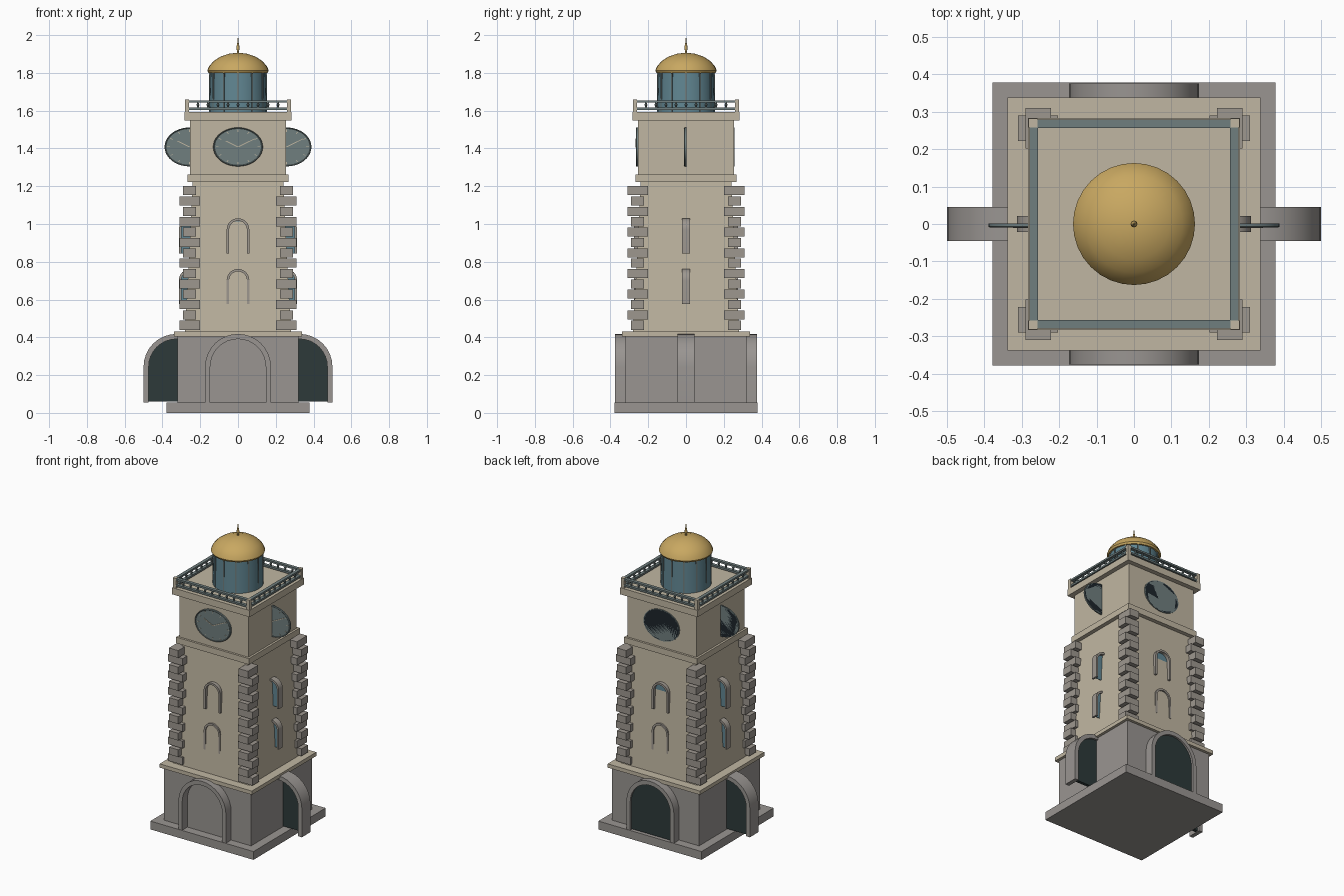
import bpy, bmesh
from math import sin, cos, pi, radians
from mathutils import Matrix, Vector

if "Cube" in bpy.data.objects:
    bpy.data.objects.remove(bpy.data.objects["Cube"])


def mat(name, r, g, b):
    m = bpy.data.materials.new(name)
    m.diffuse_color = (r, g, b, 1)
    m.use_nodes = True
    m.node_tree.nodes["Principled BSDF"].inputs["Base Color"].default_value = m.diffuse_color
    return m


CREAM = mat("limestone", .53, .47, .36)
GREY = mat("granite", .32, .30, .285)
QUOIN = mat("quoin_stone", .34, .31, .275)
DARK = mat("dark_door", .026, .042, .042)
BLACK = mat("dial_black", .012, .018, .024)
METAL = mat("painted_iron", .16, .21, .21)
GLASS = mat("blue_glass", .12, .24, .29)
GOLD = mat("gold", .58, .39, .12)


def finish(name, bm, m, smooth=False):
    bmesh.ops.recalc_face_normals(bm, faces=bm.faces)
    me = bpy.data.meshes.new(name)
    bm.to_mesh(me)
    bm.free()
    me.materials.append(m)
    ob = bpy.data.objects.new(name, me)
    bpy.context.collection.objects.link(ob)
    if smooth:
        bpy.context.view_layer.objects.active = ob
        ob.select_set(True)
        bpy.ops.object.shade_smooth_by_angle(angle=radians(35))
        ob.select_set(False)
    return ob


def add_box(bm, c, s, rot=Matrix()):
    bmesh.ops.create_cube(bm, size=1, matrix=Matrix.Translation(c) @ rot @ Matrix.Diagonal((*s, 1)))


def slab(name, half, z0, z1, m, top=None):
    bm = bmesh.new()
    add_box(bm, (0, 0, (z0 + z1) / 2), (2 * half, 2 * half, z1 - z0))
    if top:
        for v in bm.verts:
            if v.co.z > (z0 + z1) / 2:
                v.co.x *= top / half
                v.co.y *= top / half
    return finish(name, bm, m)


def add_lathe(bm, prof, n, c=(0, 0, 0)):
    rings = []
    for r, z in prof:
        if r == 0:
            rings.append([bm.verts.new((c[0], c[1], c[2] + z))] * n)
        else:
            rings.append([bm.verts.new((c[0] + r * cos(2 * pi * i / n), c[1] + r * sin(2 * pi * i / n), c[2] + z))
                          for i in range(n)])
    for a, b in zip(rings, rings[1:]):
        for i in range(n):
            j = (i + 1) % n
            bm.faces.new(dict.fromkeys((a[i], a[j], b[j], b[i])))
    for r in (rings[0], rings[-1]):
        if r[0] is not r[1]:
            bm.faces.new(r)


def arch_points(r, z0, spring, n=16):
    arc = [(r * cos(pi * i / n), spring + r * sin(pi * i / n)) for i in range(n + 1)]
    return [(r, z0)] + arc + [(-r, z0)]


def arch(name, x, y, outer, inner, depth, z0, top, m):
    # extruded arched band, always lying in the XZ plane
    bm = bmesh.new()
    spring = top - outer
    o, i = arch_points(outer, z0, spring), arch_points(inner, z0, spring)
    loops = [[bm.verts.new((x + px, y + s * depth, pz)) for px, pz in pts]
             for pts, s in ((o, -1), (o, 1), (i, 1), (i, -1))]
    for a, b in zip(loops, loops[1:] + loops[:1]):
        for k in range(len(o) - 1):
            bm.faces.new((a[k], a[k + 1], b[k + 1], b[k]))
    for k in (0, -1):
        bm.faces.new([l[k] for l in loops])
    finish(name, bm, m, True)


def arch_panel(name, x, y, r, thick, z0, spring, m):
    bm = bmesh.new()
    f = bm.faces.new([bm.verts.new((x + px, y - thick / 2, pz)) for px, pz in arch_points(r, z0, spring)])
    ext = bmesh.ops.extrude_face_region(bm, geom=[f])["geom"]
    bmesh.ops.translate(bm, vec=(0, thick, 0), verts=[v for v in ext if isinstance(v, bmesh.types.BMVert)])
    finish(name, bm, m)


# Stacked masonry
slab("plinth", .378, 0, .055, GREY)
slab("base", .32, .055, .41, GREY)
slab("base_cornice", .338, .405, .43, CREAM)
slab("shaft", .28, .43, 1.225, CREAM, top=.24)
slab("belt_course", .267, 1.222, 1.262, CREAM)
slab("belfry", .253, 1.26, 1.55, CREAM)
slab("top_cornice", .284, 1.548, 1.592, CREAM)

# Alternating corner quoins
bm = bmesh.new()
for i in range(14):
    size = (.107, .068, .048) if i % 2 == 0 else (.068, .107, .048)
    for sx in (-1, 1):
        for sy in (-1, 1):
            add_box(bm, (sx * .256, sy * .256, .464 + i * .0548), size)
finish("quoins", bm, QUOIN)

# Doors, windows and clocks on the four sides
for side, dx, dy in (("front", 0, -1), ("back", 0, 1), ("left", -1, 0), ("right", 1, 0)):
    arch(side + "_door_arch", dx * .326, dy * .33, .174, .147, .045, .055, .418, GREY)
    arch_panel(side + "_door", dx * .326, dy * .33 + .022, .148, .02, .06, .244, DARK)
    for lvl, z0 in (("lower", .577), ("upper", .845)):
        n = side + "_" + lvl
        arch(n + "_window_frame", dx * .253, dy * .253, .06, .047, .021, z0, z0 + .185, QUOIN)
        arch_panel(n + "_window_glass", dx * .253, dy * .2502 + .001, .048, .003, z0, z0 + .125, GLASS)

    # Clock face: flattened disc, rim, hour ticks and hands, all facing -y
    place = Matrix.Translation((dx * .257, dy * .256, 1.408)) @ Matrix.Diagonal((1.28, 1, 1, 1))
    bm = bmesh.new()
    add_lathe(bm, [(.1, -.002), (.1, .006)], 40)
    bm.transform(Matrix.Rotation(pi / 2, 4, 'X'))
    finish(side + "_dial", bm, BLACK, True).matrix_world = place
    bm = bmesh.new()
    add_lathe(bm, [(.097, -.002), (.103, -.002), (.103, .007), (.1, .01), (.097, .007)], 40)
    bm.transform(Matrix.Rotation(pi / 2, 4, 'X'))
    finish(side + "_dial_rim", bm, METAL, True).matrix_world = place
    bm = bmesh.new()
    for k in range(12):
        rot = Matrix.Rotation(k * pi / 6, 4, 'Y')
        add_box(bm, rot @ Vector((0, -.007, .086)), (.003, .003, .012), rot)
    for ang, length in ((-58, .06), (58, .08)):
        rot = Matrix.Rotation(radians(ang), 4, 'Y')
        add_box(bm, rot @ Vector((0, -.009, length / 2)), (.004, .003, length), rot)
    finish(side + "_hands_and_ticks", bm, CREAM).matrix_world = place

# Balustrade: rails, turned balusters, corner posts
bm = bmesh.new()
bal = bmesh.new()
posts = bmesh.new()
prof = [(.006, 0), (.006, .006), (.004, .01), (.008, .018), (.004, .03), (.006, .034)]
for q in range(4):
    rot = Matrix.Rotation(q * pi / 2, 4, 'Z')
    for z, h in ((1.61, .012), (1.649, .012)):
        add_box(bm, rot @ Vector((0, -.268, z)), (.536, .022, h), rot)
    for k in range(9):
        add_lathe(bal, prof, 8, rot @ Vector((-.212 + k * .053, -.268, 1.612)))
    add_box(posts, rot @ Vector((.27, -.27, 1.625)), (.023, .023, .066))
finish("rails", bm, METAL)
finish("balusters", bal, METAL, True)
finish("rail_posts", posts, CREAM)

# Lantern with mullions
bm = bmesh.new()
add_lathe(bm, [(.153, 1.59), (.147, 1.805)], 24)
finish("lantern_glass", bm, GLASS, True)
bm = bmesh.new()
for k in range(12):
    rot = Matrix.Rotation(k * pi / 6, 4, 'Z')
    add_box(bm, rot @ Vector((.147, 0, 1.698)), (.012, .008, .215), rot)
finish("lantern_mullions", bm, METAL)

# Dome and finial
bm = bmesh.new()
add_lathe(bm, [(.145, 1.80), (.157, 1.80), (.163, 1.812), (.153, 1.835), (.13, 1.862),
               (.095, 1.885), (.05, 1.901), (0, 1.907)], 32)
finish("dome", bm, GOLD, True)
bm = bmesh.new()
add_lathe(bm, [(.007, 1.90), (.005, 1.915), (.009, 1.932), (.006, 1.948), (.003, 1.965), (0, 2.0)], 12)
finish("finial", bm, GOLD, True)
